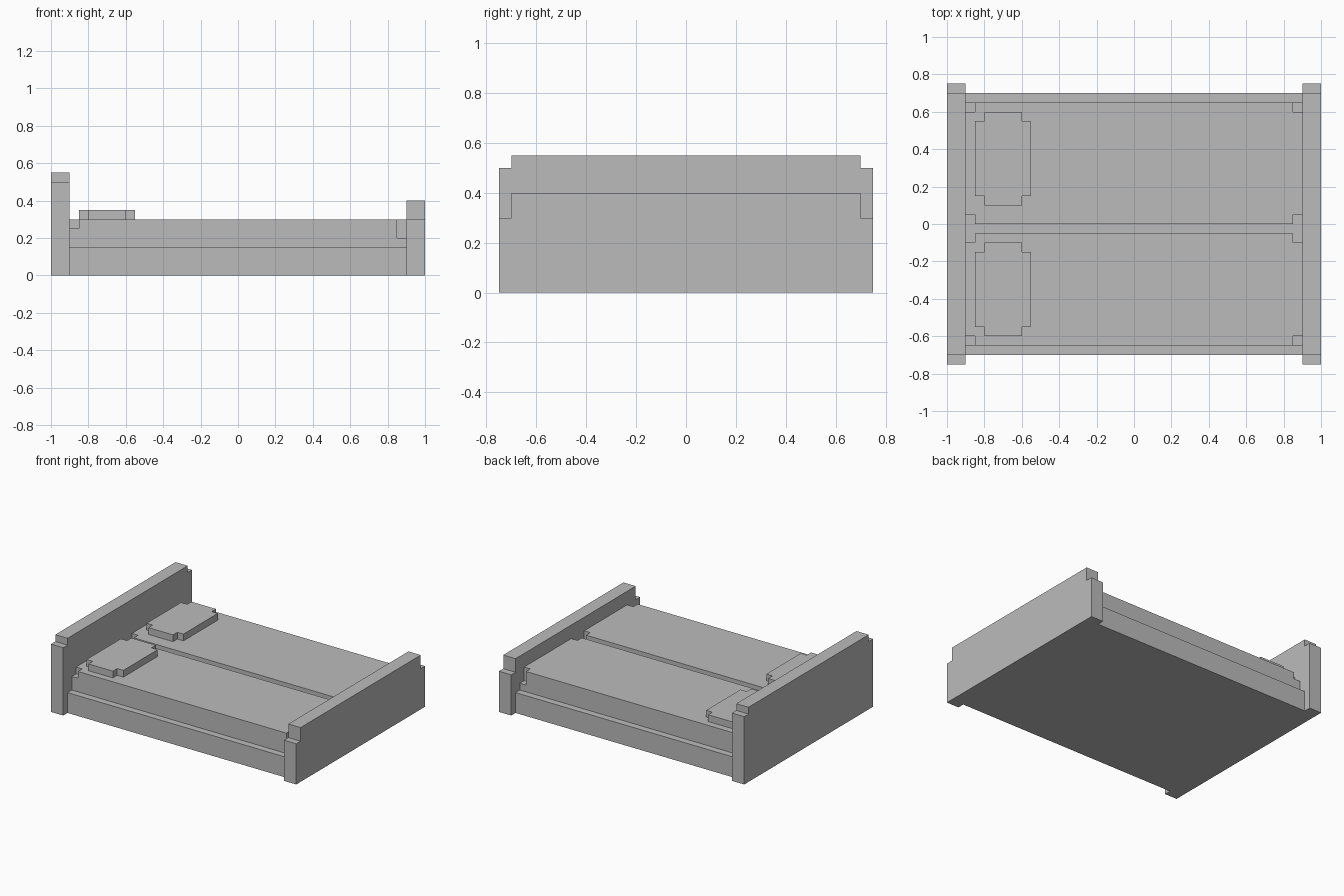
import bpy
import bmesh
from mathutils import Vector

default_cube = bpy.data.objects.get("Cube")
if default_cube:
    bpy.data.objects.remove(default_cube, do_unlink=True)

grey = bpy.data.materials.new("plain_grey")
grey.use_nodes = True
colour = (0.5, 0.5, 0.5, 1)
grey.diffuse_color = colour
grey.node_tree.nodes["Principled BSDF"].inputs["Base Color"].default_value = colour


def prism(name, outline, direction):
    """Extrude a flat outline along a direction into a closed solid."""
    bm = bmesh.new()
    face = bm.faces.new([bm.verts.new(p) for p in outline])
    extruded = bmesh.ops.extrude_face_region(bm, geom=[face], use_keep_orig=True)
    moved = [v for v in extruded["geom"] if isinstance(v, bmesh.types.BMVert)]
    bmesh.ops.translate(bm, verts=moved, vec=Vector(direction))
    bmesh.ops.recalc_face_normals(bm, faces=bm.faces)
    mesh = bpy.data.meshes.new(name)
    bm.to_mesh(mesh)
    bm.free()
    mesh.materials.append(grey)
    obj = bpy.data.objects.new(name, mesh)
    bpy.context.collection.objects.link(obj)
    return obj


def block(name, x0, x1, y0, y1, z0, z1):
    corners = [(x0, y0, z0), (x1, y0, z0), (x1, y1, z0), (x0, y1, z0)]
    return prism(name, corners, (0, 0, z1 - z0))


def notched_slab(name, x0, x1, y0, y1, z0, z1, n=0.05):
    """Slab with a square notch cut from each upright corner."""
    plan = [(x0 + n, y0), (x1 - n, y0), (x1 - n, y0 + n), (x1, y0 + n),
            (x1, y1 - n), (x1 - n, y1 - n), (x1 - n, y1), (x0 + n, y1),
            (x0 + n, y1 - n), (x0, y1 - n), (x0, y0 + n), (x0 + n, y0 + n)]
    return prism(name, [(x, y, z0) for x, y in plan], (0, 0, z1 - z0))


def end_board(name, x, shoulder, top):
    """End board with a step at each upper corner."""
    half = [(0.75, 0), (0.75, shoulder), (0.7, shoulder), (0.7, top)]
    profile = half + [(-y, z) for y, z in reversed(half)]
    return prism(name, [(x, y, z) for y, z in profile], (0.1, 0, 0))


# Frame
end_board("headboard", -1, 0.5, 0.55)
end_board("footboard", 0.9, 0.3, 0.4)
block("bed_base", -0.9, 0.9, -0.7, 0.7, 0, 0.15)

# Two mattresses with a narrow gap, each with a pillow
for side, y0, y1, outer in (("front", -0.65, -0.05, -0.65),
                            ("back", 0, 0.65, 0.6)):
    notched_slab(side + "_mattress", -0.9, 0.9, y0, y1, 0.15, 0.3)
    # Lower steps filling the outer corners
    block(side + "_head_step", -0.9, -0.85, outer, outer + 0.05, 0.15, 0.25)
    block(side + "_foot_step", 0.85, 0.9, outer, outer + 0.05, 0.15, 0.2)

for side, y0 in (("front", -0.6), ("back", 0.1)):
    notched_slab(side + "_pillow", -0.85, -0.55, y0, y0 + 0.5, 0.3, 0.35)
